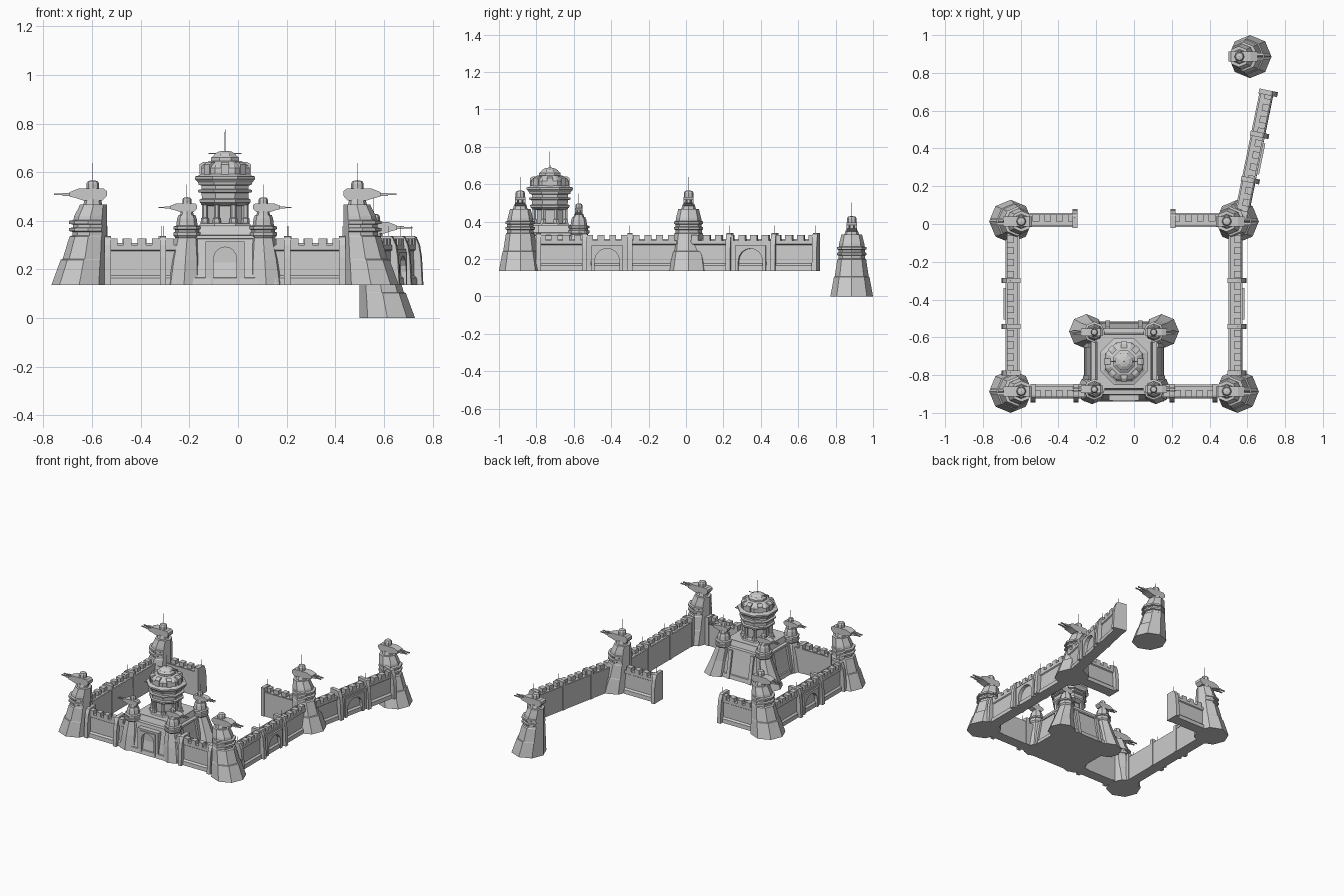
import bpy, bmesh
from math import cos, sin, pi, radians
from mathutils import Vector

if "Cube" in bpy.data.objects:
    bpy.data.objects.remove(bpy.data.objects["Cube"])

CX, KY, G = -0.053, -0.728, 0.137        # symmetry axis, keep centre, ground level of the walls


def finish(name, bm):
    bmesh.ops.recalc_face_normals(bm, faces=bm.faces)
    me = bpy.data.meshes.new(name)
    bm.to_mesh(me)
    bm.free()
    ob = bpy.data.objects.new(name, me)
    bpy.context.collection.objects.link(ob)
    return ob


def loft(name, sections, n=8, rot=0.0):
    """Stack of n-gons: (cx, cy, z, radius)."""
    bm = bmesh.new()
    rings = [[bm.verts.new((cx + r * cos(rot + 2 * pi * i / n), cy + r * sin(rot + 2 * pi * i / n), z))
              for i in range(n)] for cx, cy, z, r in sections]
    for a, b in zip(rings, rings[1:]):
        for i in range(n):
            bm.faces.new((a[i], a[(i + 1) % n], b[(i + 1) % n], b[i]))
    bm.faces.new(rings[0])
    bm.faces.new(rings[-1])
    return finish(name, bm)


class Frame:
    """Local frame: u runs along the wall, v points outward."""
    def __init__(self, o, u, v):
        self.o, self.u, self.v = Vector((*o, 0)), Vector((*u, 0)), Vector((*v, 0))

    def at(self, u, v, z):
        return self.o + self.u * u + self.v * v + Vector((0, 0, z))

    def prism(self, name, pts, a, b, along='u'):
        bm = bmesh.new()
        put = (lambda p, t: self.at(t, *p)) if along == 'u' else (lambda p, t: self.at(p[0], t, p[1]))
        lo, hi = ([bm.verts.new(put(p, t)) for p in pts] for t in (a, b))
        bm.faces.new(lo)
        bm.faces.new(hi)
        for i in range(len(pts)):
            j = (i + 1) % len(pts)
            bm.faces.new((lo[i], lo[j], hi[j], hi[i]))
        return finish(name, bm)

    def arch(self, name, c, half, r, spring, top, v0, v1):
        """Panel with an arched opening."""
        pts = [(c - half, G), (c - half, top), (c + half, top), (c + half, G), (c + r, G)]
        pts += [(c + r * cos(pi * i / 8), spring + r * sin(pi * i / 8)) for i in range(9)]
        pts += [(c - r, G)]
        return self.prism(name, pts, v0, v1, 'v')


def rect(a, b, z0, z1):
    return [(a, z0), (b, z0), (b, z1), (a, z1)]


def pole(name, p, z0, z1, r=0.0015):
    loft(name, [(p[0], p[1], z0, r), (p[0], p[1], z1, r * 0.7)], 5)


WALL = [(-.03, G), (.045, G), (.043, .165), (.032, .175), (.03, .275), (.037, .28), (.037, .3), (-.03, .3)]
BUTT = [(-.034, G), (.066, G), (.06, .25), (.052, .3), (.038, .333), (.028, .338), (-.034, .338)]


def wall(name, f, length, butts, gates=()):
    f.prism(name, WALL, 0, length)
    n = round(length / .062)
    step = length / n
    for i in range(n):
        a = (i + .25) * step
        f.prism(name + "_merlon", rect(.0, .037, .3, .328), a, a + step * .58)
    f.prism(name + "_inner_rail", rect(-.03, -.02, .3, .308), 0, length)
    for b in butts:
        f.prism(name + "_buttress", BUTT, b - .013, b + .013)
        p = f.at(b, .02, 0)
        pole(name + "_pole", p, .33, .378)
    for g in gates:
        f.arch(name + "_gate_surround", g, .11, .085, .185, .285, .03, .044)
        f.arch(name + "_gate_frame", g, .084, .066, .19, .272, .03, .055)


def turret(name, x, y, z, s, k):
    """Gun turret facing sideways (s = -1 left, 1 right), scaled by k."""
    f = Frame((x, y), (s, 0), (0, 1))
    loft(name + "_neck", [(x, y, z - .005, .04 * k), (x, y, z + .022 * k, .033 * k)])
    hull = [(-.058, .035), (-.04, .016), (.04, .016), (.07, .026), (.095, .032),
            (.095, .05), (.06, .064), (-.045, .064), (-.058, .054)]
    f.prism(name + "_hull", [(a * k, z + b * k) for a, b in hull], -.027 * k, .027 * k, 'v')
    loft(name + "_cap", [(x, y, z + h * k, r * k) for h, r in
                         ((.06, .026), (.085, .026), (.095, .02), (.098, .008))])
    for side in (-.012, .012):
        for a, b, w in ((.09, .125, .006), (.125, .16, .0035)):
            zc, v = z + .041 * k, side * k
            f.prism(name + "_barrel", rect(v - w * k, v + w * k, zc - w * k, zc + w * k), a * k, b * k)
    pole(name + "_antenna", (x, y), z + .09 * k, z + .17 * k, .0014)


# Corner towers: inner side upright, outer side flared
TOWER = [(.137, .114), (.24, .095), (.243, .091), (.335, .077), (.34, .071), (.355, .071), (.358, .078),
         (.37, .078), (.373, .07), (.385, .07), (.388, .078), (.4, .078), (.403, .069), (.42, .067),
         (.455, .058), (.468, .055)]


def tower(name, s, y, dx=0.0, dz=0.0):
    loft(name, [(CX + dx + s * (.486 + r), y, z + dz, r) for z, r in TOWER])
    turret(name + "_turret", CX + dx + s * .544, y, .468 + dz, s, 1)


for s, side in ((-1, "left"), (1, "right")):
    tower(side + "_front_tower", s, -.886)
    tower(side + "_middle_tower", s, .014)
    # Side, front and rear walls
    wall(side + "_side_wall", Frame((CX + s * .583, -.8), (0, 1), (s, 0)), .75, (.012, .257, .5), (.378,))
    wall(side + "_front_wall", Frame((CX + s * .49, -.88), (-s, 0), (0, -1)), .29, (.008, .235))
    wall(side + "_rear_wall", Frame((CX + s * .5, .014), (-s, 0), (0, 1)), .25, (.24,))
tower("detached_tower", 1, .886, .067, -.137)
t = radians(11.6)
wall("angled_wall", Frame((.556, .02), (sin(t), cos(t)), (cos(t), -sin(t))), .705, (.22, .465, .692), (.342,))

# Keep body
Q = 2 ** .5
loft("keep_body", [(CX, KY, z, h * Q) for z, h in
                   ((.137, .212), (.165, .207), (.168, .2), (.26, .182), (.325, .17), (.327, .176), (.34, .174),
                    (.342, .152), (.375, .142), (.381, .142))], 4, pi / 4)
front = Frame((CX, KY), (1, 0), (0, -1))
front.arch("keep_entrance", 0, .08, .047, .245, .315, .12, .207)
front.arch("keep_entrance_frame", 0, .06, .047, .245, .302, .12, .213)
front.prism("keep_door", rect(-.05, .05, G, .3), .12, .188, 'v')

# Sloped ribs on the keep's other sides
for i, (u, v) in enumerate((((0, 1), (1, 0)), ((0, 1), (-1, 0)), ((1, 0), (0, 1)))):
    f = Frame((CX, KY), u, v)
    for a in (-.085, .085):
        f.prism("keep_rib", [(.1, G), (.218, G), (.184, .325), (.1, .325)], a - .012, a + .012)

# Keep corner towers
for s in (-1, 1):
    for yy, d, base in ((KY - .148, -1, .078), (KY + .155, 1, .092)):
        x = CX + s * .157
        off = .012 if d < 0 else .042
        sec = [(x + s * off, yy + (off * .1 if d > 0 else 0), G, base),
               (x + s * off * .5, yy, .24, .067), (x, yy, .325, .052)]
        sec += [(x, yy, z, r) for z, r in
                ((.33, .048), (.34, .056), (.352, .056), (.355, .049), (.363, .049), (.366, .056),
                 (.376, .056), (.38, .044), (.41, .04), (.425, .034))]
        loft("keep_corner_tower", sec)
        turret("keep_corner_turret", x, yy, .425, s, .73)

# Central domed tower with a colonnade
R8 = pi / 8
loft("keep_core", [(CX, KY, .38, .075), (CX, KY, .49, .075)], 8, R8)
loft("keep_core_plinth", [(CX, KY, .38, .115), (CX, KY, .39, .11), (CX, KY, .392, .1)], 8, R8)
for i in range(8):
    a = R8 + i * pi / 4
    px, py = CX + .09 * cos(a), KY + .09 * sin(a)
    loft("keep_column", [(px, py, z, r) for z, r in
                         ((.385, .018), (.41, .016), (.413, .012), (.465, .012), (.47, .017), (.488, .017))], 6)
DOME = [(.462, .09), (.475, .112), (.487, .114), (.492, .103), (.515, .105), (.518, .12), (.527, .12), (.53, .104),
        (.545, .104), (.548, .118), (.557, .12), (.572, .134), (.582, .134), (.586, .118), (.592, .108), (.618, .108),
        (.628, .1), (.645, .074), (.647, .062), (.66, .062), (.668, .05), (.675, .046), (.684, .03), (.688, .01)]
loft("keep_dome", [(CX, KY, z, r) for z, r in DOME], 8, R8)
for i in range(8):
    a = i * pi / 4
    f = Frame((CX, KY), (-sin(a), cos(a)), (cos(a), sin(a)))
    f.prism("dome_dormer", [(.08, .59), (.106, .59), (.106, .632), (.09, .642), (.06, .642)], -.016, .016)
front.prism("spire_crossbar", rect(-.068, .068, .675, .679), -.002, .002, 'v')
pole("spire", (CX, KY), .68, .775, .0025)
